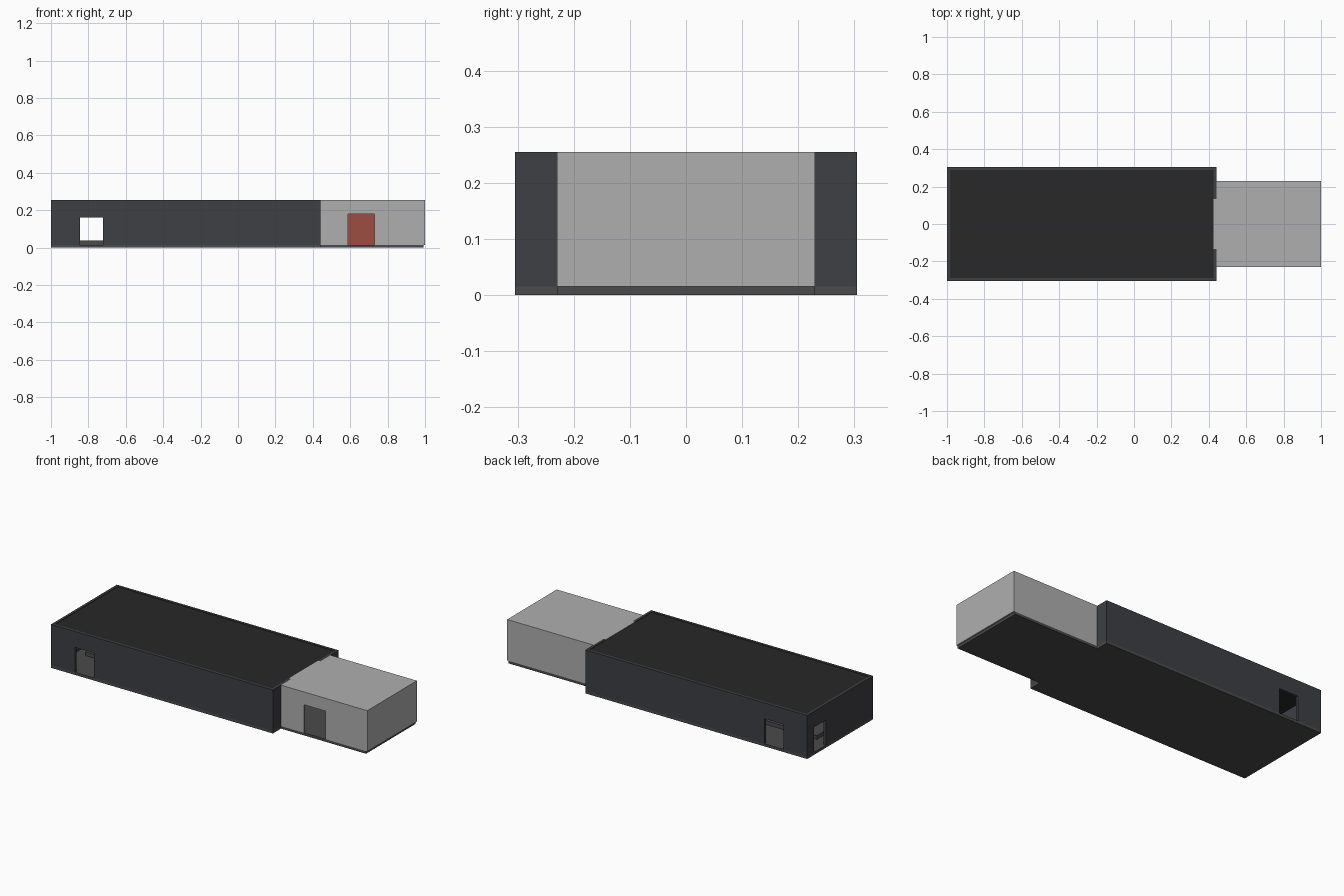
import bpy, bmesh
from mathutils import Matrix, Vector

if "Cube" in bpy.data.objects:
    bpy.data.objects.remove(bpy.data.objects["Cube"])


def paint(name, rgb):
    m = bpy.data.materials.new(name)
    m.diffuse_color = (*rgb, 1)
    m.use_nodes = True
    m.node_tree.nodes["Principled BSDF"].inputs["Base Color"].default_value = m.diffuse_color
    return m


WALL = paint("charcoal", (0.048, 0.05, 0.056))
ROOF = paint("dark_roof", (0.021, 0.021, 0.022))
FLOOR = paint("floor_grey", (0.07, 0.07, 0.07))
LIGHT = paint("light_grey", (0.43, 0.43, 0.43))
RED = paint("red", (0.34, 0.074, 0.051))


def boxes(name, mat, *spans):
    """One object from boxes given as (x0, x1, y0, y1, z0, z1)."""
    bm = bmesh.new()
    for x0, x1, y0, y1, z0, z1 in spans:
        mid = Vector((x0 + x1, y0 + y1, z0 + z1)) / 2
        size = Matrix.Diagonal((x1 - x0, y1 - y0, z1 - z0, 1))
        bmesh.ops.create_cube(bm, size=1, matrix=Matrix.Translation(mid) @ size)
    me = bpy.data.meshes.new(name)
    bm.to_mesh(me)
    bm.free()
    me.materials.append(mat)
    ob = bpy.data.objects.new(name, me)
    bpy.context.collection.objects.link(ob)
    return ob


def door_wall(name, mat, axis, a, b, p, q, top, d0, d1, head):
    """Wall from a to b along an axis, p to q thick, with a doorway d0..d1."""
    parts = [(a, d0, Z, top), (d1, b, Z, top), (d0, d1, head, top)]
    if axis == "x":
        spans = [(s, e, p, q, lo, hi) for s, e, lo, hi in parts]
    else:
        spans = [(p, q, s, e, lo, hi) for s, e, lo, hi in parts]
    return boxes(name, mat, *spans)


Z, TOP, T = 0.015, 0.255, 0.015
HX, HY = 0.44, 0.305    # hall right end, half width
AX, AY = 1.0, 0.23      # annex right end, half width
GAP = 0.135             # half width of the passage

# Floor slabs
boxes("hall_floor", FLOOR, (-1, HX, -HY, HY, 0, Z))
boxes("annex_floor", FLOOR, (HX, 0.992, -AY, AY, 0, Z))

# Hall walls with doorways
for side, p, q in (("front", -HY, -HY + T), ("back", HY - T, HY)):
    door_wall("hall_" + side + "_wall", WALL, "x", -1, HX, p, q, TOP,
              -0.845, -0.722, 0.162)
door_wall("hall_left_wall", WALL, "y", -HY + T, HY - T, -1, -1 + T, TOP,
          0.13, 0.24, 0.162)
boxes("hall_right_wall", WALL,
      (HX - T, HX, -HY + T, -GAP, Z, TOP), (HX - T, HX, GAP, HY - T, Z, TOP))
boxes("hall_roof", ROOF, (-1 + T, HX - T, -HY + T, HY - T, 0.24, 0.252))

# Low platform inside the hall
boxes("hall_platform", FLOOR, (-0.92, 0.3, -0.1, 0.1, Z, 0.037))

# Annex walls, roof reaching through the passage, and red inner lining
door_wall("annex_front_wall", LIGHT, "x", HX, AX, -AY, -AY + 0.01, TOP,
          0.588, 0.73, 0.18)
boxes("annex_back_wall", LIGHT, (HX, AX, AY - 0.01, AY, Z, TOP))
boxes("annex_end_wall", LIGHT, (AX - 0.01, AX, -AY + 0.01, AY - 0.01, Z, TOP))
boxes("annex_roof", LIGHT,
      (HX, AX - 0.01, -AY + 0.01, AY - 0.01, 0.245, TOP),
      (HX - T, HX, -GAP, GAP, 0.245, TOP))
boxes("annex_red_lining", RED, (HX + 0.01, AX - 0.01, AY - 0.016, AY - 0.01, Z, 0.245))
